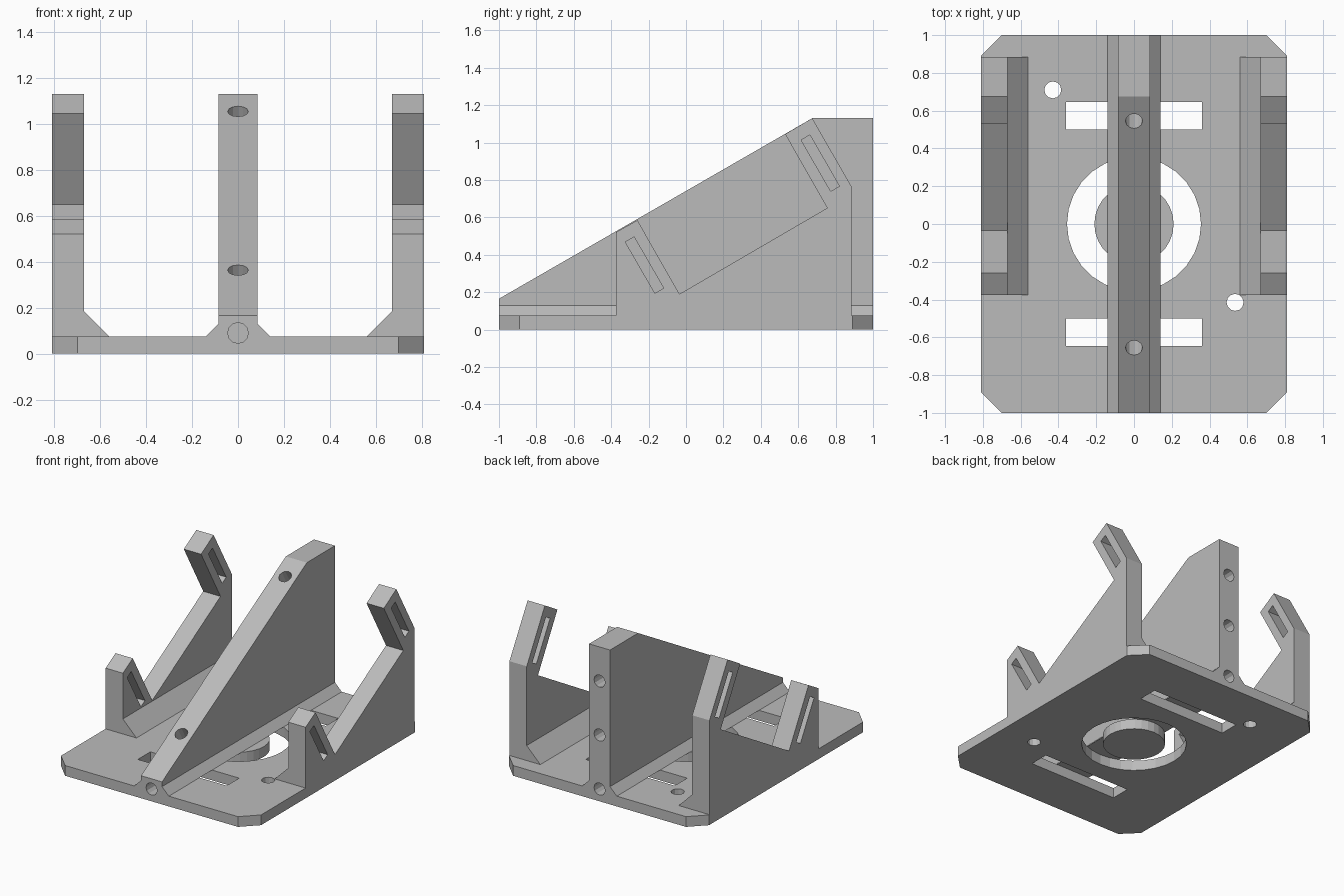
import bpy, bmesh, math
from mathutils import Matrix, Vector

cube = bpy.data.objects.get("Cube")
if cube:
    bpy.data.objects.remove(cube, do_unlink=True)

grey = bpy.data.materials.new("matte grey")
grey.use_nodes = True
grey.diffuse_color = (0.5, 0.5, 0.5, 1)
grey.node_tree.nodes["Principled BSDF"].inputs["Base Color"].default_value = (0.5, 0.5, 0.5, 1)


def finish(name, bm):
    bmesh.ops.recalc_face_normals(bm, faces=bm.faces)
    mesh = bpy.data.meshes.new(name)
    bm.to_mesh(mesh)
    bm.free()
    mesh.materials.append(grey)
    obj = bpy.data.objects.new(name, mesh)
    bpy.context.collection.objects.link(obj)
    return obj


def prism(name, profile, axis, start, end):
    """Extrude a flat profile along x, y or z."""
    place = {"x": lambda a, b, t: (t, a, b),
             "y": lambda a, b, t: (a, t, b),
             "z": lambda a, b, t: (a, b, t)}[axis]
    bm = bmesh.new()
    face = bm.faces.new([bm.verts.new(place(a, b, start)) for a, b in profile])
    moved = bmesh.ops.extrude_face_region(bm, geom=[face])["geom"]
    shift = Vector(place(0, 0, end - start))
    bmesh.ops.translate(bm, vec=shift, verts=[g for g in moved if isinstance(g, bmesh.types.BMVert)])
    return finish(name, bm)


def cylinder(name, radius, depth, centre, direction=(0, 0, 1), sides=12):
    bm = bmesh.new()
    turn = Vector(direction).to_track_quat("Z", "Y").to_matrix().to_4x4()
    bmesh.ops.create_cone(bm, cap_ends=True, segments=sides, radius1=radius, radius2=radius,
                          depth=depth, matrix=Matrix.Translation(centre) @ turn)
    return finish(name, bm)


def cut(obj, cutters):
    """Subtract the cutters one by one, then bake the result."""
    for cutter in cutters:
        cutter.hide_render = True
        mod = obj.modifiers.new("cut", "BOOLEAN")
        mod.operation = "DIFFERENCE"
        mod.solver = "EXACT"
        mod.object = cutter
        bpy.context.view_layer.objects.active = obj
        bpy.ops.object.modifier_apply(modifier=mod.name)
    for cutter in cutters:
        bpy.data.objects.remove(cutter, do_unlink=True)


def rectangle(x0, x1, y0, y1):
    return [(x0, y0), (x1, y0), (x1, y1), (x0, y1)]


W, T, C, HOLE, DEEP = 0.81, 0.075, 0.11, 0.045, 0.5
RIB, RIB_TOP = 0.085, 1.13


def end_hole(side, z):
    return cylinder("end_hole", HOLE, DEEP, (0, side, z), (0, 1, 0))


# Base plate with chamfered corners, slots, screw holes and a round opening
corners = [(W, 1 - C), (W - C, 1)]
outline = corners + [(-x, y) for x, y in reversed(corners)]
outline += [(-x, -y) for x, y in outline]
plate = prism("base_plate", outline, "z", 0, T)
cutters = [cylinder("opening", 0.355, 0.3, (0, 0, 0), sides=28)]
cutters += [prism("slot", rectangle(-0.36, 0.36, y, y + 0.145), "z", -0.1, 0.2) for y in (0.5, -0.645)]
cutters += [cylinder("screw_hole", HOLE, 0.3, (x, y, 0)) for x, y in ((-0.43, 0.71), (0.535, -0.415))]
cutters += [end_hole(side, 0.09) for side in (-1, 1)]
cut(plate, cutters)

# Disc inside the round opening
cylinder("centre_disc", 0.21, T, (0, 0, T / 2), sides=28)

# Sloping central rib with blind holes in its ends and its slope
rib = prism("central_rib", [(-1, T), (-1, 0.165), (0.675, RIB_TOP), (1, RIB_TOP), (1, T)], "x", -RIB, RIB)
normal = Vector((0, -math.sin(math.radians(30)), math.cos(math.radians(30))))
cutters = [end_hole(-1, 0.09)] + [end_hole(1, z) for z in (0.09, 0.485, 0.88)]
cutters += [cylinder("slope_hole", HOLE, DEEP, (0, y, z), normal) for y, z in ((0.545, 1.055), (-0.655, 0.363))]
cut(rib, cutters)

# Cradle arm outline and the strap slots in its prongs
arm_profile = [(-0.375, T), (-0.375, 0.52), (-0.26, 0.585), (-0.035, 0.19), (0.755, 0.65),
               (0.53, 1.045), (0.675, RIB_TOP), (0.885, 0.765), (0.885, T)]


def strap_slot(y, z):
    along = Vector((0.5, -0.866)) * 0.158
    across = Vector((0.866, 0.5)) * 0.027
    mid = Vector((y, z))
    ring = [mid + along + across, mid + along - across, mid - along - across, mid - along + across]
    return prism("strap_slot", [tuple(p) for p in ring], "x", -1, 1)


for side, label in ((1, "left"), (-1, "right")):
    arm = prism(label + "_arm", arm_profile, "x", side * 0.67, side * W)
    cut(arm, [strap_slot(-0.222, 0.345), strap_slot(0.718, 0.89)])
    # Angled braces where the arms and the rib meet the plate
    prism(label + "_arm_brace", [(side * 0.56, T), (side * 0.67, T), (side * 0.67, 0.185)], "y", -0.375, 0.885)
    prism(label + "_rib_brace", [(side * 0.14, T), (side * RIB, T), (side * RIB, 0.13)], "y", -1, 1)
